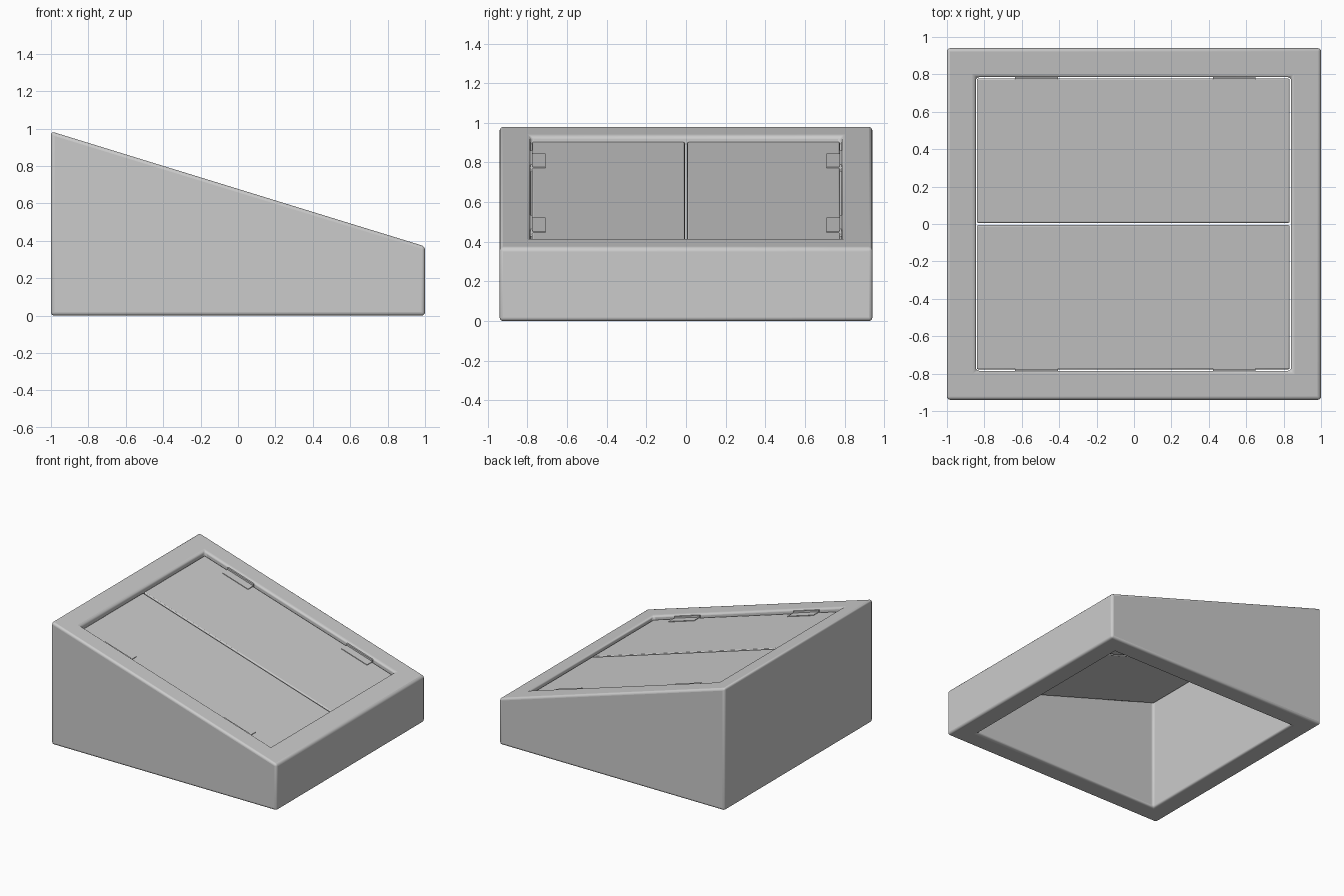
import bpy, bmesh, math

if "Cube" in bpy.data.objects:
    bpy.data.objects.remove(bpy.data.objects["Cube"])

SLOPE = -0.3075


def top_z(x):
    return 0.677 + SLOPE * x


def finish(name, bm, bevel, segments):
    bmesh.ops.recalc_face_normals(bm, faces=bm.faces[:])
    mesh = bpy.data.meshes.new(name)
    bm.to_mesh(mesh)
    bm.free()
    ob = bpy.data.objects.new(name, mesh)
    bpy.context.collection.objects.link(ob)
    if bevel:
        mod = ob.modifiers.new("Bevel", "BEVEL")
        mod.width = bevel
        mod.segments = segments
        mod.limit_method = 'ANGLE'
    bpy.context.view_layer.objects.active = ob
    ob.select_set(True)
    bpy.ops.object.shade_smooth_by_angle(angle=math.radians(40))
    ob.select_set(False)
    return ob


def rect(x0, x1, y0, y1):
    return [(x0, y0), (x1, y0), (x1, y1), (x0, y1)]


def sloped_slab(name, x0, x1, y0, y1, low, high, bevel):
    """Slab parallel to the slope; low/high are offsets from the rim surface."""
    bm = bmesh.new()
    c = rect(x0, x1, y0, y1)
    bot = [bm.verts.new((x, y, top_z(x) + low)) for x, y in c]
    top = [bm.verts.new((x, y, top_z(x) + high)) for x, y in c]
    bm.faces.new(bot)
    bm.faces.new(top)
    for i in range(4):
        j = (i + 1) % 4
        bm.faces.new((bot[i], bot[j], top[j], top[i]))
    return finish(name, bm, bevel, 2)


# Open wedge-shaped frame: outer and inner walls joined by top and bottom rims
bm = bmesh.new()
loops = []
for corners in (rect(-1, 1, -0.94, 0.94), rect(-0.845, 0.84, -0.785, 0.785)):
    loops.append([bm.verts.new((x, y, 0)) for x, y in corners])
    loops.append([bm.verts.new((x, y, top_z(x))) for x, y in corners])
ob_, ot, ib, it = loops
for a, b in ((ob_, ot), (ot, it), (it, ib), (ib, ob_)):
    for i in range(4):
        j = (i + 1) % 4
        bm.faces.new((a[i], a[j], b[j], b[i]))
finish("wedge_frame", bm, 0.018, 4)

# Two recessed doors with hinges along their outer edges
for side, label in ((1, "back"), (-1, "front")):
    ys = sorted((side * 0.006, side * 0.777))
    sloped_slab(label + "_door", -0.84, 0.832, *ys, -0.056, -0.031, 0.007)
    for n, x0 in enumerate((-0.635, 0.422)):
        x1 = x0 + 0.228
        ys = sorted((side * 0.708, side * 0.78))
        sloped_slab(f"{label}_hinge_leaf_{n}", x0, x1, *ys, -0.04, -0.026, 0)
        ys = sorted((side * 0.774, side * 0.788))
        sloped_slab(f"{label}_hinge_plate_{n}", x0, x1, *ys, -0.05, -0.012, 0)
